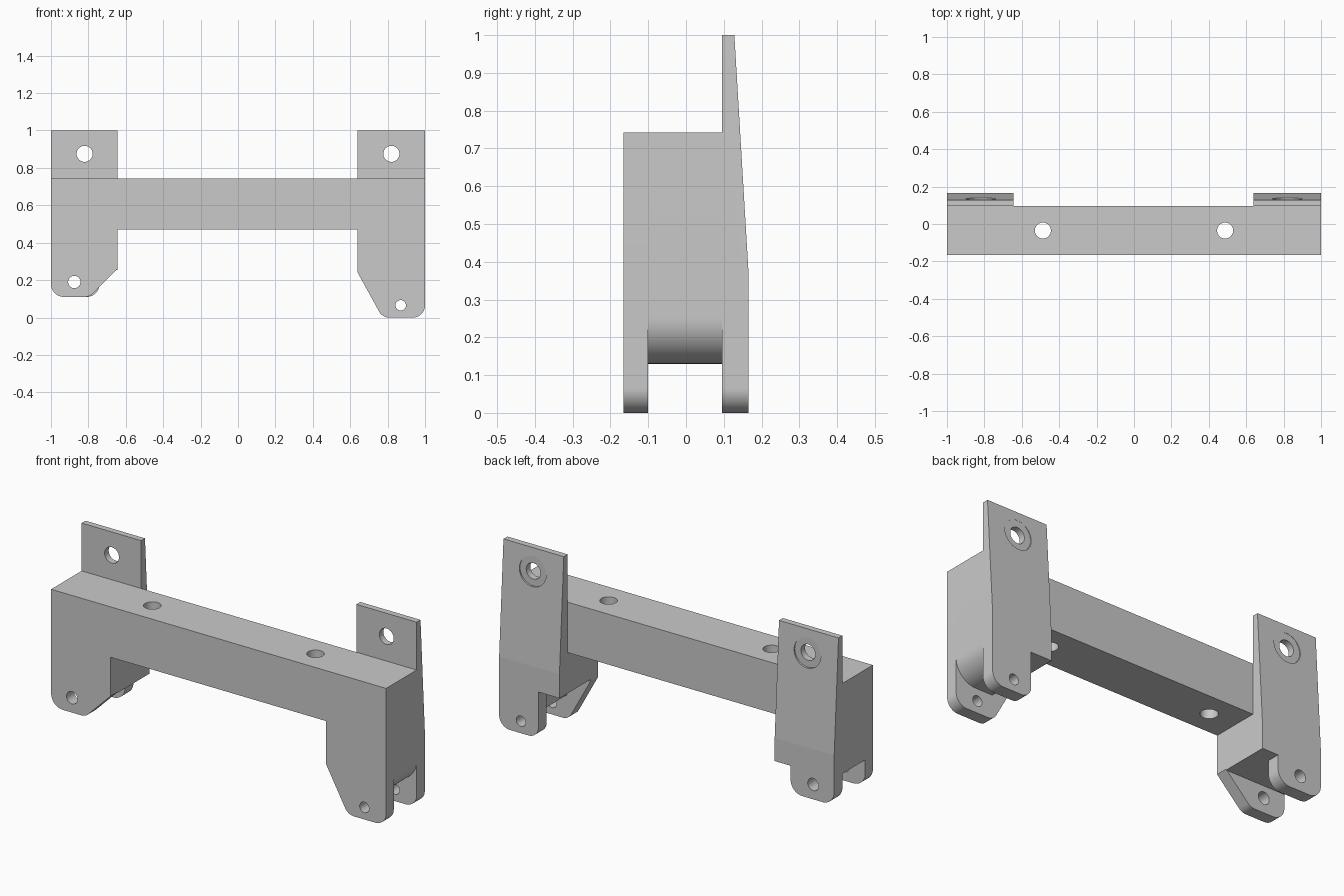
import bpy, bmesh, math
from mathutils import Vector, Matrix

cube = bpy.data.objects.get("Cube")
if cube:
    bpy.data.objects.remove(cube, do_unlink=True)

GREY = (0.59, 0.59, 0.59, 1)
grey = bpy.data.materials.new("plain grey")
grey.use_nodes = True
grey.diffuse_color = GREY
grey.node_tree.nodes["Principled BSDF"].inputs["Base Color"].default_value = GREY

FRONT, LUG_IN, PLATE_IN, BACK = -0.165, -0.1, 0.095, 0.165
TOP, BAR_LOW = 0.742, 0.47


def rounded(points):
    """Turn (x, z, radius) corners into an outline with arc fillets."""
    out = []
    for i, (x, z, r) in enumerate(points):
        p = Vector((x, z))
        if not r:
            out.append(p)
            continue
        a = (Vector(points[i - 1][:2]) - p).normalized()
        b = (Vector(points[(i + 1) % len(points)][:2]) - p).normalized()
        half = math.acos(a.dot(b)) / 2
        centre = p + (a + b).normalized() * (r / math.sin(half))
        start = p + a * (r / math.tan(half)) - centre
        end = p + b * (r / math.tan(half)) - centre
        for k in range(13):
            out.append(centre + start.lerp(end, k / 12).normalized() * r)
    return out


def link(name, bm):
    bmesh.ops.recalc_face_normals(bm, faces=bm.faces)
    mesh = bpy.data.meshes.new(name)
    bm.to_mesh(mesh)
    bm.free()
    mesh.materials.append(grey)
    obj = bpy.data.objects.new(name, mesh)
    bpy.context.collection.objects.link(obj)
    return obj


def slab(name, points, y0, y1, slanted=False):
    """Extrude an outline in x and z from y0 to y1."""
    bm = bmesh.new()
    face = bm.faces.new([bm.verts.new((p.x, y0, p.y)) for p in rounded(points)])
    new = bmesh.ops.extrude_face_region(bm, geom=[face])["geom"]
    bmesh.ops.translate(bm, vec=(0, y1 - y0, 0),
                        verts=[v for v in new if isinstance(v, bmesh.types.BMVert)])
    # The extruded region keeps its first cap only when it is rebuilt
    bmesh.ops.holes_fill(bm, edges=[e for e in bm.edges if e.is_boundary])
    if slanted:
        # Taper the back towards the top edge, with a crisp fold
        bmesh.ops.recalc_face_normals(bm, faces=bm.faces)
        bmesh.ops.bisect_plane(bm, geom=bm.verts[:] + bm.edges[:] + bm.faces[:],
                               plane_co=(0, 0.128, 1), plane_no=(0, 0.62, 0.037),
                               clear_outer=True)
        rim = [e for e in bm.edges if e.is_boundary]
        bmesh.ops.holes_fill(bm, edges=rim)
        for e in rim:
            e.smooth = False
    return link(name, bm)


def drill(obj, holes):
    """Cut cylinders given as (centre, radius, depth, axis)."""
    cutters = []
    for centre, radius, depth, axis in holes:
        bm = bmesh.new()
        turn = Matrix.Rotation(math.pi / 2, 4, "X") if axis == "Y" else Matrix()
        bmesh.ops.create_cone(bm, cap_ends=True, segments=40, radius1=radius, radius2=radius,
                              depth=depth, matrix=Matrix.Translation(centre) @ turn)
        cutter = link("hole_cutter", bm)
        cutter.hide_render = True
        mod = obj.modifiers.new("hole", "BOOLEAN")
        mod.operation, mod.solver, mod.object = "DIFFERENCE", "EXACT", cutter
        cutters.append(cutter)
    bpy.context.view_layer.update()
    graph = bpy.context.evaluated_depsgraph_get()
    mesh = bpy.data.meshes.new_from_object(obj.evaluated_get(graph))
    obj.modifiers.clear()
    obj.data = mesh
    for cutter in cutters:
        bpy.data.objects.remove(cutter, do_unlink=True)


PIN_A, PIN_B = (-0.875, 0.19), (0.87, 0.065)

# Front plate: bar face with both front lugs
front = slab("front_plate", [
    (-1, TOP, 0), (-1, 0.11, 0.07), (-0.795, 0.11, 0.06), (-0.645, 0.26, 0),
    (-0.645, BAR_LOW, 0), (0.64, BAR_LOW, 0), (0.64, 0.24, 0),
    (0.772, 0, 0.06), (1, 0, 0.065), (1, TOP, 0)], FRONT, LUG_IN)
drill(front, [((PIN_A[0], -0.13, PIN_A[1]), 0.033, 0.2, "Y"),
              ((PIN_B[0], -0.13, PIN_B[1]), 0.028, 0.2, "Y")])

# Core: bar and end blocks, with a rounded stop on the left end
core = slab("core_bar", [
    (-1, TOP, 0), (-1, 0.255, 0), (-0.645, 0.255, 0),
    (-0.645, BAR_LOW, 0), (0.64, BAR_LOW, 0), (0.64, 0.25, 0), (0.78, 0.25, 0),
    (0.78, 0.13, 0), (1, 0.13, 0.12), (1, TOP, 0)], LUG_IN, PLATE_IN)
drill(core, [((x, -0.035, 0.6), 0.043, 0.6, "Z") for x in (-0.487, 0.487)])

# Back plates: tapered uprights with narrow lugs and countersunk holes
right = slab("right_back_plate", [
    (-1, 1, 0), (-1, 0.11, 0.07), (-0.74, 0.11, 0.07), (-0.74, 0.255, 0),
    (-0.645, 0.255, 0), (-0.645, 1, 0)], PLATE_IN, BACK, True)
left = slab("left_back_plate", [
    (0.64, 1, 0), (0.64, 0.25, 0), (0.765, 0.25, 0), (0.765, 0, 0.06),
    (1, 0, 0.065), (1, 1, 0)], PLATE_IN, BACK, True)
for plate, x, pin, r in ((right, -0.82, PIN_A, 0.033), (left, 0.82, PIN_B, 0.028)):
    drill(plate, [((x, 0.13, 0.875), 0.043, 0.2, "Y"),
                  ((x, 0.23, 0.875), 0.08, 0.2, "Y"),
                  ((pin[0], 0.13, pin[1]), r, 0.2, "Y")])

# Smooth the round surfaces, keep the corners sharp
bpy.ops.object.select_all(action="DESELECT")
for obj in (front, core, right, left):
    obj.select_set(True)
bpy.context.view_layer.objects.active = front
bpy.ops.object.shade_smooth_by_angle(angle=math.radians(25))
